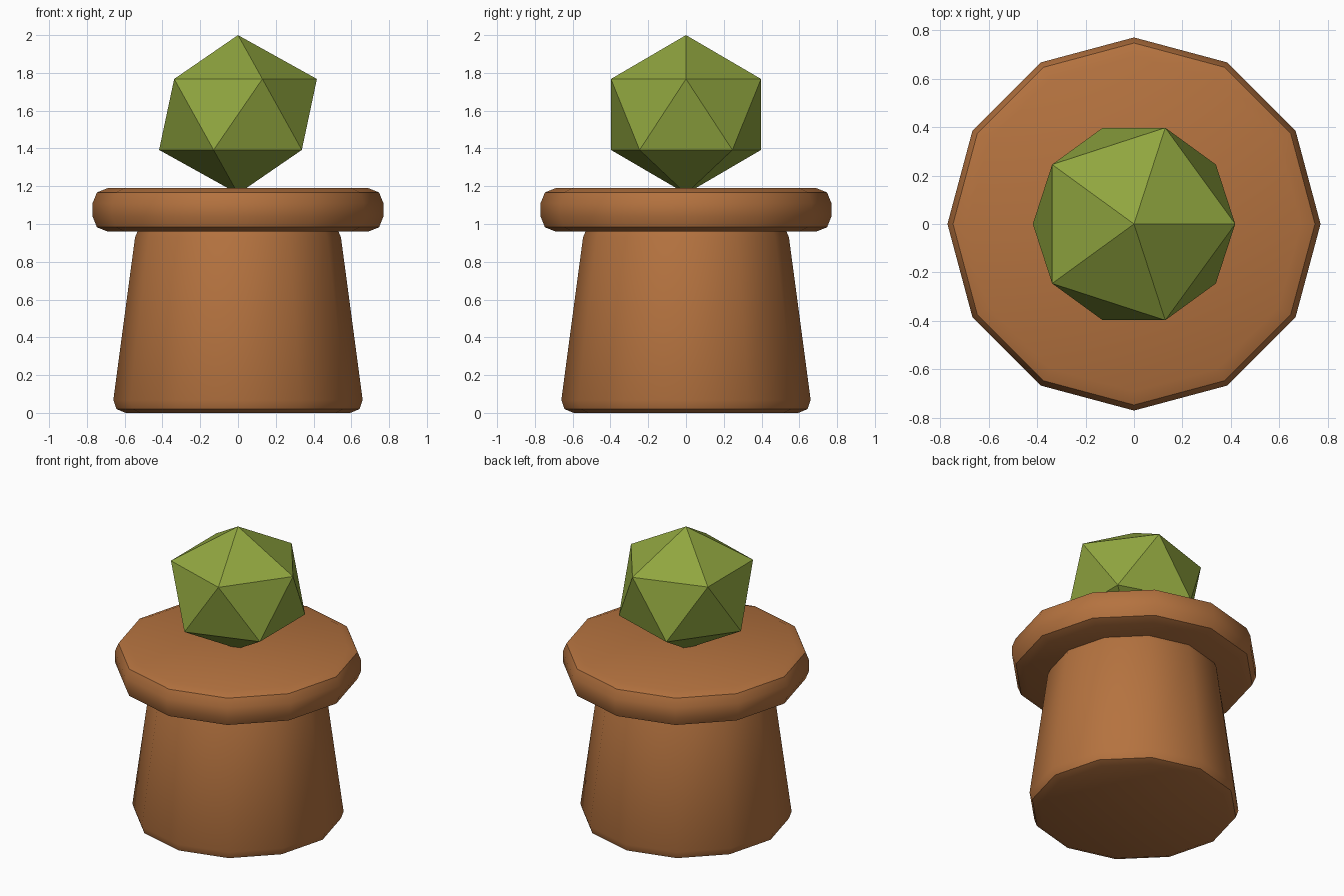
import bpy, bmesh
from math import sin, cos, pi, radians

if "Cube" in bpy.data.objects:
    bpy.data.objects.remove(bpy.data.objects["Cube"])


def material(name, color):
    m = bpy.data.materials.new(name)
    m.diffuse_color = (*color, 1)
    m.use_nodes = True
    m.node_tree.nodes["Principled BSDF"].inputs["Base Color"].default_value = m.diffuse_color
    return m


def add_object(name, bm, mat):
    bmesh.ops.recalc_face_normals(bm, faces=bm.faces)
    me = bpy.data.meshes.new(name)
    bm.to_mesh(me)
    bm.free()
    me.materials.append(mat)
    ob = bpy.data.objects.new(name, me)
    bpy.context.collection.objects.link(ob)
    return ob


def turned(name, profile, mat, sides=12):
    """Closed, capped lathe of (radius, z) points with few sides."""
    bm = bmesh.new()
    rings = [[bm.verts.new((r * cos(2 * pi * i / sides), r * sin(2 * pi * i / sides), z))
              for i in range(sides)] for r, z in profile]
    for a, b in zip(rings, rings[1:]):
        for i in range(sides):
            j = (i + 1) % sides
            bm.faces.new((a[i], a[j], b[j], b[i]))
    bm.faces.new(rings[0][::-1])
    bm.faces.new(rings[-1])
    ob = add_object(name, bm, mat)
    bpy.ops.object.select_all(action='DESELECT')
    ob.select_set(True)
    bpy.context.view_layer.objects.active = ob
    bpy.ops.object.shade_smooth_by_angle(angle=radians(38))
    return ob


clay = material("clay", (0.46, 0.17, 0.05))
green = material("leaf_green", (0.28, 0.38, 0.05))

# Pot body: tapered, with rounded bottom and top edges
turned("pot_body", [(0.595, 0), (0.643, 0.02), (0.66, 0.068),
                    (0.545, 0.93), (0.523, 0.98), (0.475, 1.0)], clay)

# Rim: wide disc with rounded edges
turned("pot_rim", [(0.69, 0.96), (0.747, 0.983), (0.77, 1.04),
                   (0.77, 1.11), (0.747, 1.167), (0.69, 1.19)], clay)

# Plant: faceted ball, slightly squashed, its tip sunk in the rim
bm = bmesh.new()
bmesh.ops.create_icosphere(bm, subdivisions=1, radius=1)
bmesh.ops.scale(bm, vec=(0.467, 0.467, 0.42), verts=bm.verts)
bmesh.ops.translate(bm, vec=(0, 0, 1.58), verts=bm.verts)
add_object("plant_ball", bm, green)
